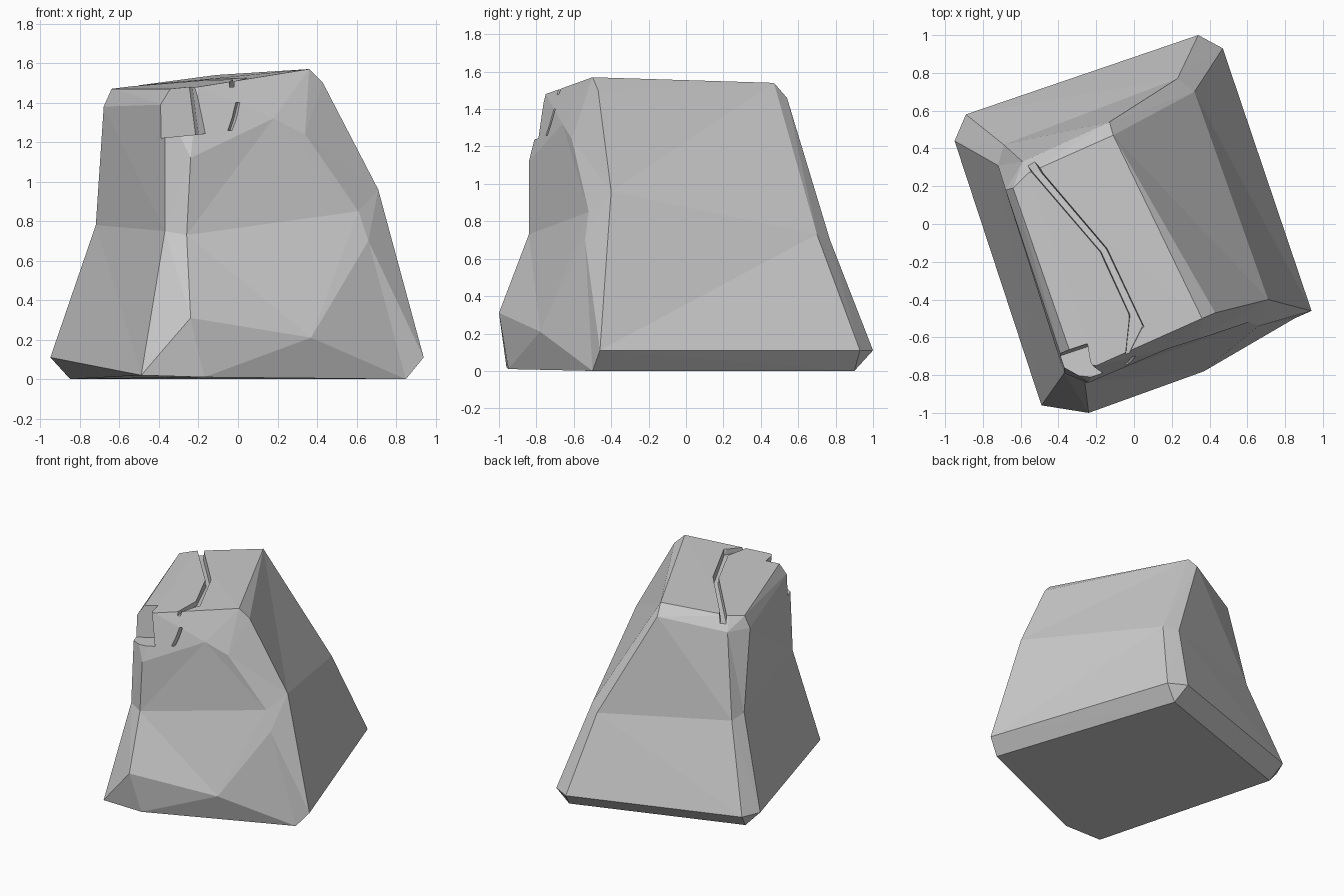
import bpy, bmesh
from mathutils import Vector

if "Cube" in bpy.data.objects:
    bpy.data.objects.remove(bpy.data.objects["Cube"])


def make_object(name, bm):
    bmesh.ops.recalc_face_normals(bm, faces=bm.faces)
    mesh = bpy.data.meshes.new(name)
    bm.to_mesh(mesh)
    bm.free()
    ob = bpy.data.objects.new(name, mesh)
    bpy.context.collection.objects.link(ob)
    return ob


def loft(name, rings):
    """Skin equal-length rings and cap both ends; coincident points are shared."""
    bm = bmesh.new()
    shared = {}

    def vert(p):
        key = tuple(round(c, 4) for c in p)
        if key not in shared:
            shared[key] = bm.verts.new(key)
        return shared[key]

    def face(points):
        vs = list(dict.fromkeys(vert(p) for p in points))
        if len(vs) > 2:
            bm.faces.new(vs)

    n = len(rings[0])
    for lo, hi in zip(rings, rings[1:]):
        for i in range(n):
            j = (i + 1) % n
            face([lo[i], lo[j], hi[j], hi[i]])
    face(rings[0])
    face(rings[-1])
    bmesh.ops.triangulate(bm, faces=bm.faces)
    return make_object(name, bm)


# Rock body: each column climbs one edge (base, low, waist, shoulder, top)
back_peak = (-0.11, 0.47, 1.54)
front_peak = (0.36, -0.50, 1.57)
right_foot = (0.85, -0.50, 0)
right_waist = (0.61, -0.52, 0.85)
left_toe = (-0.49, -0.96, 0.02)
columns = [
    [(-0.85, 0.48, 0), (-0.95, 0.44, 0.11), (-0.72, 0.31, 0.78), (-0.68, 0.18, 1.38), (-0.64, 0.19, 1.47)],
    [(-0.85, 0.48, 0), (-0.89, 0.58, 0.11), (-0.69, 0.42, 0.75), (-0.59, 0.33, 1.38), (-0.56, 0.27, 1.48)],
    [(0.38, 0.90, 0), (0.34, 1.00, 0.11), (0.23, 0.77, 0.70), (-0.13, 0.54, 1.46), back_peak],
    [(0.38, 0.90, 0), (0.47, 0.93, 0.11), (0.32, 0.70, 0.73), back_peak, back_peak],
    [right_foot, (0.94, -0.46, 0.11), (0.71, -0.40, 0.96), (0.43, -0.47, 1.50), front_peak],
    [right_foot, (0.66, -0.54, 0.70), right_waist, (0.34, -0.61, 1.24), front_peak],
    [right_foot, (0.37, -0.78, 0.21), right_waist, (0.18, -0.66, 1.32), front_peak],
    [(-0.17, -0.95, 0.01), (-0.24, -1.0, 0.31), (-0.26, -0.84, 0.73), (-0.24, -0.84, 1.12), (-0.20, -0.75, 1.48)],
    [left_toe, left_toe, (-0.37, -0.79, 0.75), (-0.37, -0.75, 1.39), (-0.32, -0.73, 1.47)],
]
rock = loft("rock", list(zip(*columns)))

# Crack across the top: left point, right point, floor height
path = [((-0.61, 0.36), (-0.52, 0.34), 1.43),
        ((-0.55, 0.28), (-0.48, 0.27), 1.43),
        ((-0.18, -0.15), (-0.14, -0.13), 1.46),
        ((-0.035, -0.47), (0.06, -0.55), 1.48),
        ((-0.045, -0.66), (-0.015, -0.67), 1.48),
        ((-0.05, -0.78), (-0.03, -0.78), 1.47)]
sections = []
for l, r, z in path:
    l, r = Vector(l), Vector(r)
    inset = (r - l) * 0.15
    wide = (r - l) * 0.4
    sections.append([(*(l + inset), z), (*(r - inset), z),
                     (*(r + wide), z + 0.3), (*(l - wide), z + 0.3)])
crack_cutter = loft("crack_cutter", sections)

# Thin slit continuing down the front
slit_cutter = loft("slit_cutter", [
    [(x - 0.012, y, z), (x, y + 0.03, z), (x + 0.012, y, z), (x, y - 0.06, z)]
    for x, y, z in [(-0.04, -0.745, 1.26), (-0.02, -0.72, 1.32), (0.0, -0.705, 1.40)]])

# Broken-off chip at the front left top corner
plan = [(-0.55, -0.75), (-0.215, -0.64), (-0.20, -0.735), (-0.165, -0.79), (-0.165, -1.0), (-0.6, -1.0)]
chip_cutter = loft("chip_cutter", [
    [(x, y, 1.22 + 0.1 * (x + 0.4)) for x, y in plan],
    [(x - 0.05, y + 0.01, 1.62) for x, y in plan]])

# Cut the details into the rock
for cutter in (chip_cutter, crack_cutter, slit_cutter):
    cutter.hide_render = True
    mod = rock.modifiers.new(cutter.name, 'BOOLEAN')
    mod.operation = 'DIFFERENCE'
    mod.solver = 'EXACT'
    mod.object = cutter
bpy.context.view_layer.objects.active = rock
for mod in list(rock.modifiers):
    bpy.ops.object.modifier_apply(modifier=mod.name)
for cutter in (chip_cutter, crack_cutter, slit_cutter):
    bpy.data.objects.remove(cutter)
